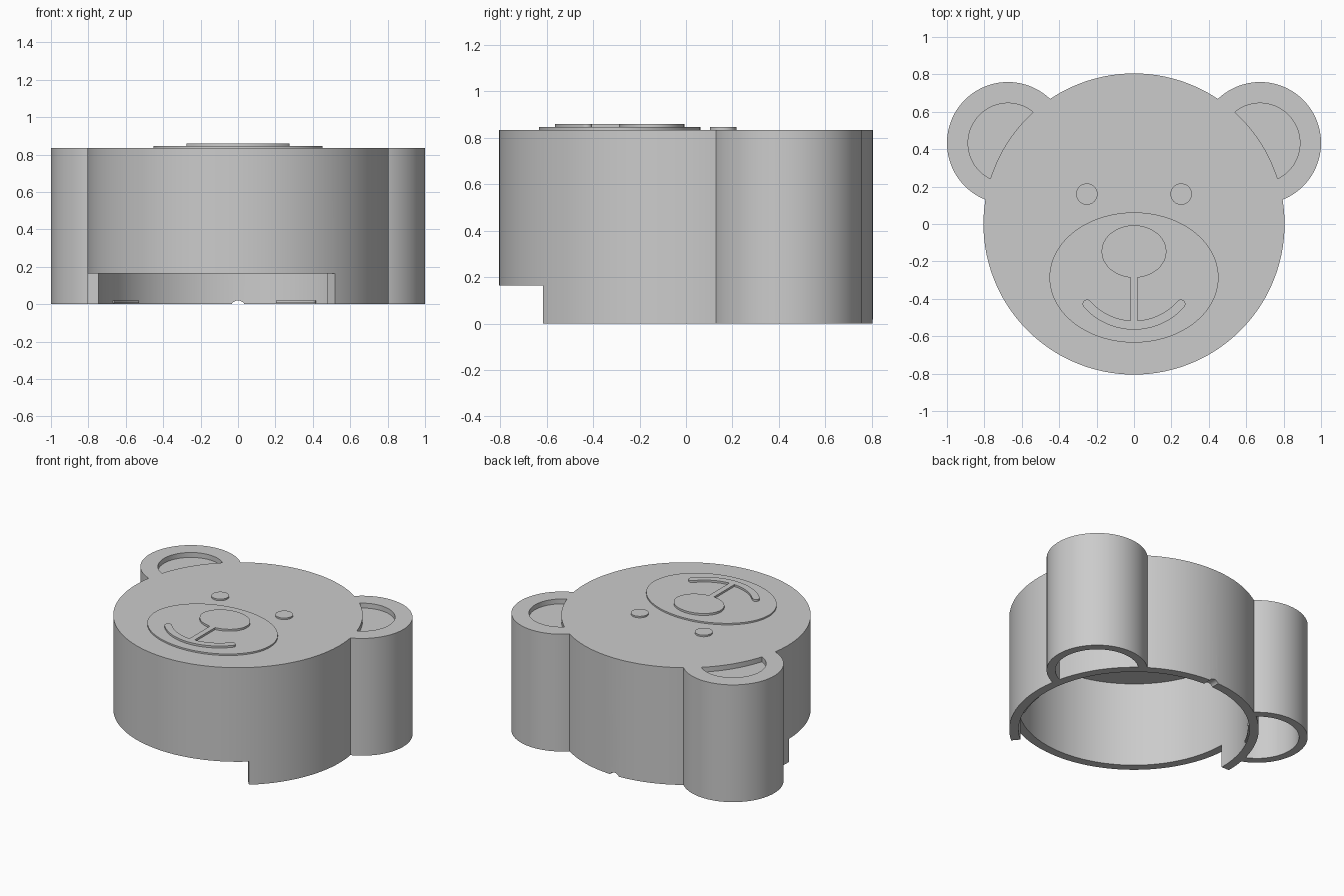
import bpy, bmesh
from math import sin, cos, radians
from mathutils import Vector

cube = bpy.data.objects.get("Cube")
if cube:
    bpy.data.objects.remove(cube, do_unlink=True)

grey = bpy.data.materials.new("plain_grey")
grey.use_nodes = True
grey.diffuse_color = (0.6, 0.6, 0.6, 1)
grey.node_tree.nodes["Principled BSDF"].inputs["Base Color"].default_value = (0.6, 0.6, 0.6, 1)

HEAD_R, HEAD_IN, TOP, CEILING = 0.805, 0.745, 0.835, 0.77
EAR_X, EAR_Y, EAR_R = 0.674, 0.433, 0.326


def arc(cx, cy, rx, ry, a0, a1, n):
    """Points along an elliptical arc, angles in degrees."""
    return [(cx + rx * cos(radians(a0 + (a1 - a0) * i / n)),
             cy + ry * sin(radians(a0 + (a1 - a0) * i / n))) for i in range(n + 1)]


def ellipse(cx, cy, rx, ry, n=128):
    return arc(cx, cy, rx, ry, 0, 360, n)[:-1]


def prism(name, outline, z0, z1):
    """Extrude a flat outline between two heights."""
    bm = bmesh.new()
    face = bm.faces.new([bm.verts.new((x, y, z0)) for x, y in outline])
    ext = bmesh.ops.extrude_face_region(bm, geom=[face])
    verts = [v for v in ext["geom"] if isinstance(v, bmesh.types.BMVert)]
    bmesh.ops.translate(bm, verts=verts, vec=Vector((0, 0, z1 - z0)))
    # the starting face stays in place as the lower cap
    if not face.is_valid:
        bm.faces.new([v for v in bm.verts if v not in verts])
    bmesh.ops.recalc_face_normals(bm, faces=bm.faces)
    mesh = bpy.data.meshes.new(name)
    bm.to_mesh(mesh)
    bm.free()
    mesh.materials.append(grey)
    obj = bpy.data.objects.new(name, mesh)
    bpy.context.collection.objects.link(obj)
    return obj


def select_only(obj):
    bpy.ops.object.select_all(action='DESELECT')
    obj.select_set(True)
    bpy.context.view_layer.objects.active = obj


def combine(target, tool, operation='DIFFERENCE'):
    """Apply a boolean and discard the tool."""
    select_only(target)
    mod = target.modifiers.new("bool", 'BOOLEAN')
    mod.operation, mod.solver, mod.object = operation, 'EXACT', tool
    bpy.ops.object.modifier_apply(modifier=mod.name)
    bpy.data.objects.remove(tool, do_unlink=True)


def sector(r0, r1, a0, a1, n=48):
    return arc(0, 0, r1, r1, a0, a1, n) + arc(0, 0, r0, r0, a1, a0, n)


# Head drum with two tubular ears; the drum fills the inner part of each ear
head = prism("head_shell", ellipse(0, 0, HEAD_R, HEAD_R, 160), 0, TOP)
for side in (-1, 1):
    x = side * EAR_X
    ear = prism("ear", ellipse(x, EAR_Y, EAR_R, EAR_R), 0, TOP)
    combine(ear, prism("ear_hollow", ellipse(x, EAR_Y, 0.27, 0.27), -0.1, CEILING))
    combine(ear, prism("ear_recess", ellipse(x, EAR_Y, 0.213, 0.213), TOP - 0.035, 1))
    combine(head, ear, 'UNION')

# Hollow underside and the opening in the front wall
combine(head, prism("head_hollow", ellipse(0, 0, HEAD_IN, HEAD_IN, 160), -0.1, CEILING))
combine(head, prism("front_opening", sector(0.7, 0.95, 180.6, 310), -0.1, 0.165))

# Small round groove under the back wall
groove = prism("back_groove", ellipse(0, 0, 0.04, 0.04, 32), 0.6, 0.95)
for v in groove.data.vertices:
    v.co = (v.co.x, v.co.z, -v.co.y - 0.02)
combine(head, groove)

# Raised face details
parts = [head,
         prism("muzzle", ellipse(0, -0.286, 0.452, 0.348), TOP - 0.01, 0.846),
         prism("nose", ellipse(0, -0.147, 0.173, 0.14, 96), TOP, 0.86),
         prism("nose_line", [(-0.02, -0.54), (0.02, -0.54), (0.02, -0.27), (-0.02, -0.27)],
               TOP, 0.86)]

# Low retaining ridges on the inner wall
for middle in (-15, 65, 145):
    parts.append(prism("inner_ridge", sector(0.735, 0.75, middle - 9, middle + 9, 12),
                       0.006, 0.02))

# Smile strip with rounded ends
mid_r, half, mid_y = 0.335, 0.024, -0.206
a0, a1 = 221.5, 318.5
mouth = arc(0, mid_y, mid_r + half, mid_r + half, a0, a1, 48)
mouth += arc(mid_r * cos(radians(a1)), mid_y + mid_r * sin(radians(a1)),
             half, half, a1, a1 + 180, 10)[1:-1]
mouth += arc(0, mid_y, mid_r - half, mid_r - half, a1, a0, 48)
mouth += arc(mid_r * cos(radians(a0)), mid_y + mid_r * sin(radians(a0)),
             half, half, a0 + 180, a0 + 360, 10)[1:-1]
parts.append(prism("smile", mouth, TOP, 0.86))

for name, side in (("right_eye", -1), ("left_eye", 1)):
    parts.append(prism(name, ellipse(side * 0.252, 0.16, 0.057, 0.057, 64), TOP - 0.01, 0.846))

# Smooth walls, sharp rims
for obj in parts:
    select_only(obj)
    bpy.ops.object.shade_smooth_by_angle(angle=radians(30))
